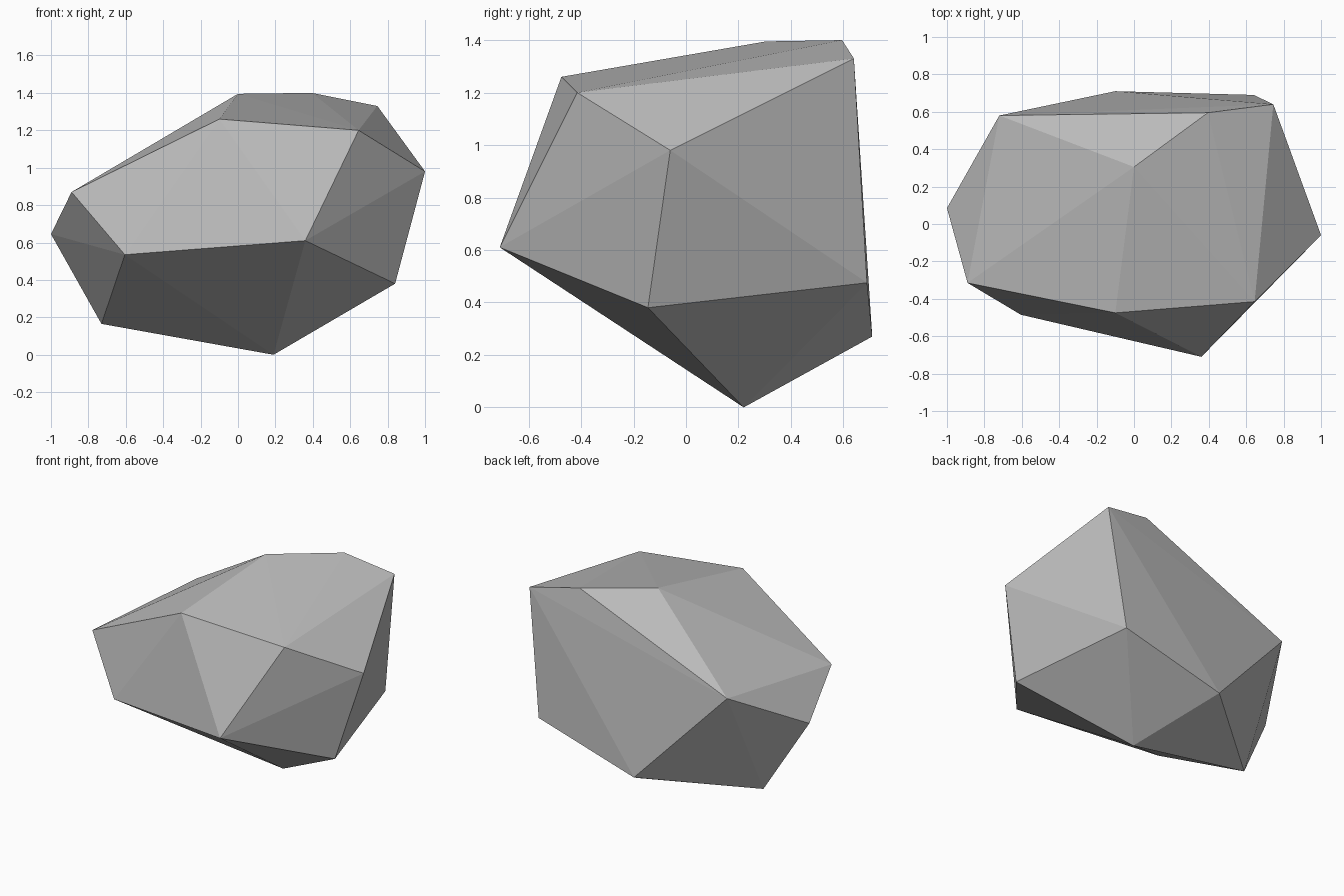
import bpy
import bmesh

# Remove the default object if the scene has it
default_object = bpy.data.objects.get("Cube")
if default_object:
    bpy.data.objects.remove(default_object, do_unlink=True)


def make_material(name, color):
    material = bpy.data.materials.new(name)
    material.diffuse_color = color
    material.use_nodes = True
    shader = next(n for n in material.node_tree.nodes if n.type == "BSDF_PRINCIPLED")
    shader.inputs["Base Color"].default_value = color
    return material


def make_faceted_solid(name, corners, material):
    """Wrap the corner points in a flat-shaded convex shell."""
    bm = bmesh.new()
    for corner in corners:
        bm.verts.new(corner)
    bmesh.ops.convex_hull(bm, input=list(bm.verts))
    bmesh.ops.recalc_face_normals(bm, faces=list(bm.faces))
    for face in bm.faces:
        face.smooth = False
    mesh = bpy.data.meshes.new(name)
    bm.to_mesh(mesh)
    bm.free()
    mesh.materials.append(material)
    solid = bpy.data.objects.new(name, mesh)
    bpy.context.collection.objects.link(solid)
    return solid


# Top ridge of the boulder
crown = [(0, .305, 1.395), (.395, .595, 1.4), (.745, .64, 1.33),
         (.645, -.415, 1.2), (-.1, -.475, 1.26)]
# Widest corners around the middle
girdle = [(1, -.06, .98), (.36, -.71, .61), (-.605, -.485, .535),
          (-.89, -.315, .87), (-1, .085, .645), (-.72, .58, .93)]
# Lower corners and the foot
base = [(.84, -.145, .38), (.64, .69, .475), (-.1, .71, .27),
        (-.73, .2, .165), (.19, .22, 0)]

stone_grey = make_material("stone grey", (.5, .5, .5, 1))
make_faceted_solid("boulder", crown + girdle + base, stone_grey)
